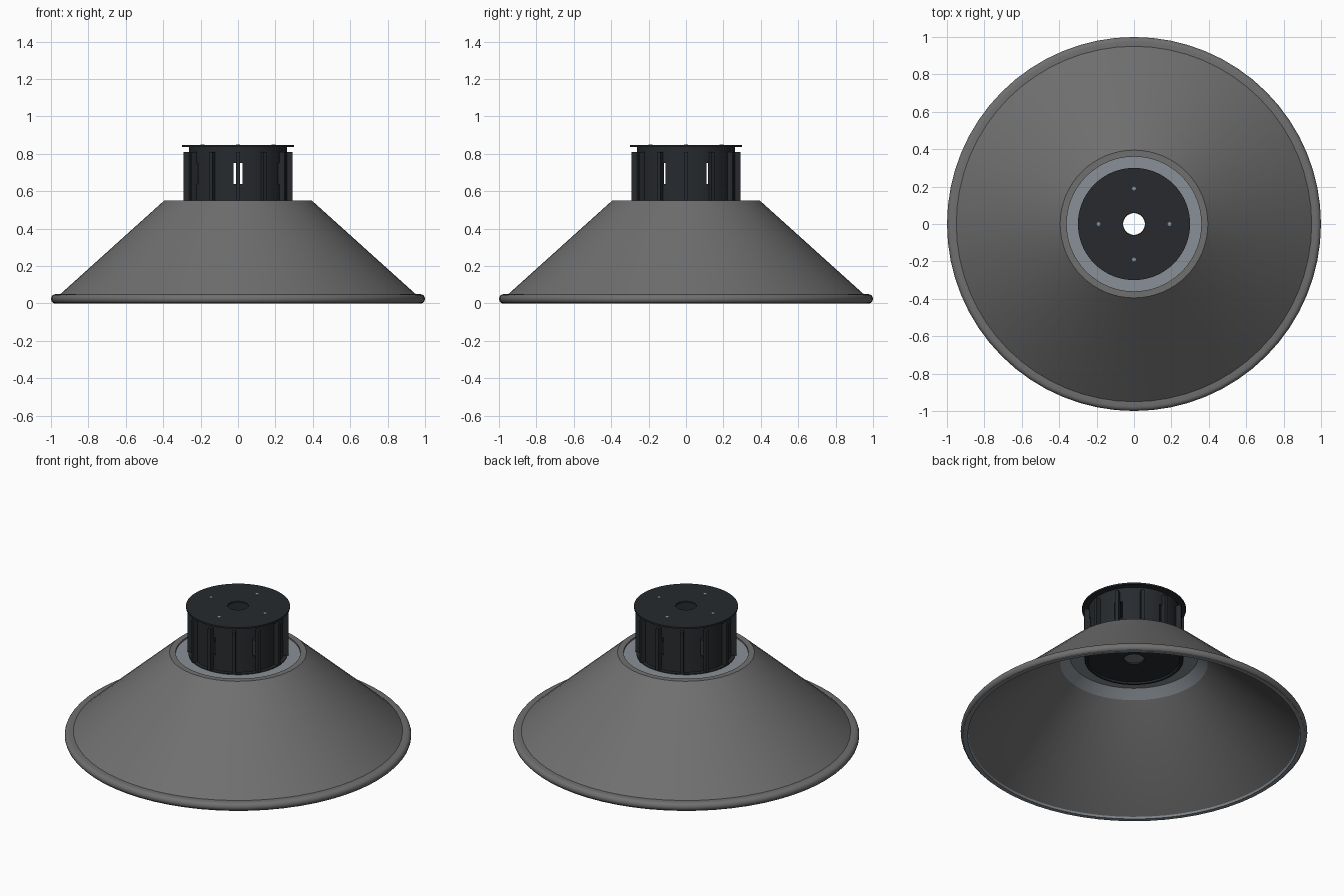
import bpy, bmesh
from math import sin, cos, pi, radians
from mathutils import Matrix, Vector

if "Cube" in bpy.data.objects:
    bpy.data.objects.remove(bpy.data.objects["Cube"])


def material(name, rgb):
    m = bpy.data.materials.new(name)
    m.diffuse_color = (*rgb, 1)
    m.use_nodes = True
    m.node_tree.nodes["Principled BSDF"].inputs["Base Color"].default_value = m.diffuse_color
    return m


SHADE = material("shade grey", (0.16, 0.16, 0.16))
LINER = material("liner silver", (0.25, 0.28, 0.31))
BLACK = material("housing black", (0.02, 0.023, 0.027))


def finish(bm, name, mat):
    bmesh.ops.recalc_face_normals(bm, faces=bm.faces)
    me = bpy.data.meshes.new(name)
    bm.to_mesh(me)
    bm.free()
    ob = bpy.data.objects.new(name, me)
    bpy.context.collection.objects.link(ob)
    me.materials.append(mat)
    return ob


def smooth(ob):
    bpy.ops.object.select_all(action='DESELECT')
    ob.select_set(True)
    bpy.context.view_layer.objects.active = ob
    bpy.ops.object.shade_smooth_by_angle(angle=radians(30))


def lathe(name, profile, mat, n=64):
    """Revolve a closed (radius, z) profile about the z axis."""
    bm = bmesh.new()
    rings = [[bm.verts.new((r * cos(2 * pi * i / n), r * sin(2 * pi * i / n), z))
              for r, z in profile] for i in range(n)]
    k = len(profile)
    for i in range(n):
        a, b = rings[i], rings[(i + 1) % n]
        for j in range(k):
            bm.faces.new((a[j], b[j], b[(j + 1) % k], a[(j + 1) % k]))
    ob = finish(bm, name, mat)
    smooth(ob)
    return ob


def radial_boxes(name, count, r0, r1, width, z0, z1, mat):
    """Ring of boxes pointing outwards, the first one at the front."""
    bm = bmesh.new()
    for i in range(count):
        m = (Matrix.Rotation(2 * pi * i / count - pi / 2, 4, 'Z')
             @ Matrix.Translation(((r0 + r1) / 2, 0, (z0 + z1) / 2))
             @ Matrix.Diagonal((r1 - r0, width, z1 - z0, 1)))
        bmesh.ops.create_cube(bm, size=1, matrix=m)
    return finish(bm, name, mat)


# Conical shade with a rolled lip
lip = [(0.975 + 0.025 * cos(t), 0.025 + 0.025 * sin(t))
       for t in [radians(a) for a in range(-90, 91, 20)]]
lathe("shade", [(0.958, 0.008)] + lip + [(0.95, 0.05), (0.395, 0.55), (0.36, 0.55), (0.36, 0.54)], SHADE)

# Silver inner liner, its inward flange and the underside of the lip
lathe("liner", [(0.985, 0.0), (0.96, 0.0), (0.945, 0.03), (0.37, 0.53), (0.26, 0.53),
                (0.26, 0.54), (0.361, 0.54), (0.955, 0.02), (0.985, 0.003)], LINER)

# Hollow housing with a collar and an open-centred base
housing = lathe("housing", [(0.262, 0.84), (0.262, 0.545), (0.285, 0.545), (0.285, 0.505),
                            (0.28, 0.50), (0.268, 0.50), (0.264, 0.51), (0.058, 0.51),
                            (0.058, 0.52), (0.248, 0.52), (0.248, 0.84)], BLACK)

# Six vent slots cut behind every other fin
cutter = radial_boxes("slot_cutter", 6, 0.22, 0.3, 0.05, 0.64, 0.75, BLACK)
cutter.hide_render = True
mod = housing.modifiers.new("slots", 'BOOLEAN')
mod.operation, mod.solver, mod.object = 'DIFFERENCE', 'EXACT', cutter
bpy.context.view_layer.objects.active = housing
# keep the cut beneath the shading modifier, then bake it and drop the cutter
bpy.ops.object.modifier_move_to_index(modifier=mod.name, index=0)
bpy.ops.object.modifier_apply(modifier=mod.name)
bpy.data.objects.remove(cutter)
smooth(housing)

# Cooling fins
radial_boxes("cooling_fins", 12, 0.252, 0.292, 0.02, 0.545, 0.81, BLACK)

# Top plate with a central hole
lathe("top_plate", [(0.30, 0.838), (0.30, 0.848), (0.06, 0.848), (0.06, 0.838)], BLACK)

# Four small screws on the top plate
bm = bmesh.new()
for i in range(4):
    a = i * pi / 2
    bmesh.ops.create_cone(bm, cap_ends=True, segments=16, radius1=0.01, radius2=0.01, depth=0.006,
                          matrix=Matrix.Translation((0.19 * cos(a), 0.19 * sin(a), 0.847)))
smooth(finish(bm, "plate_screws", LINER))
